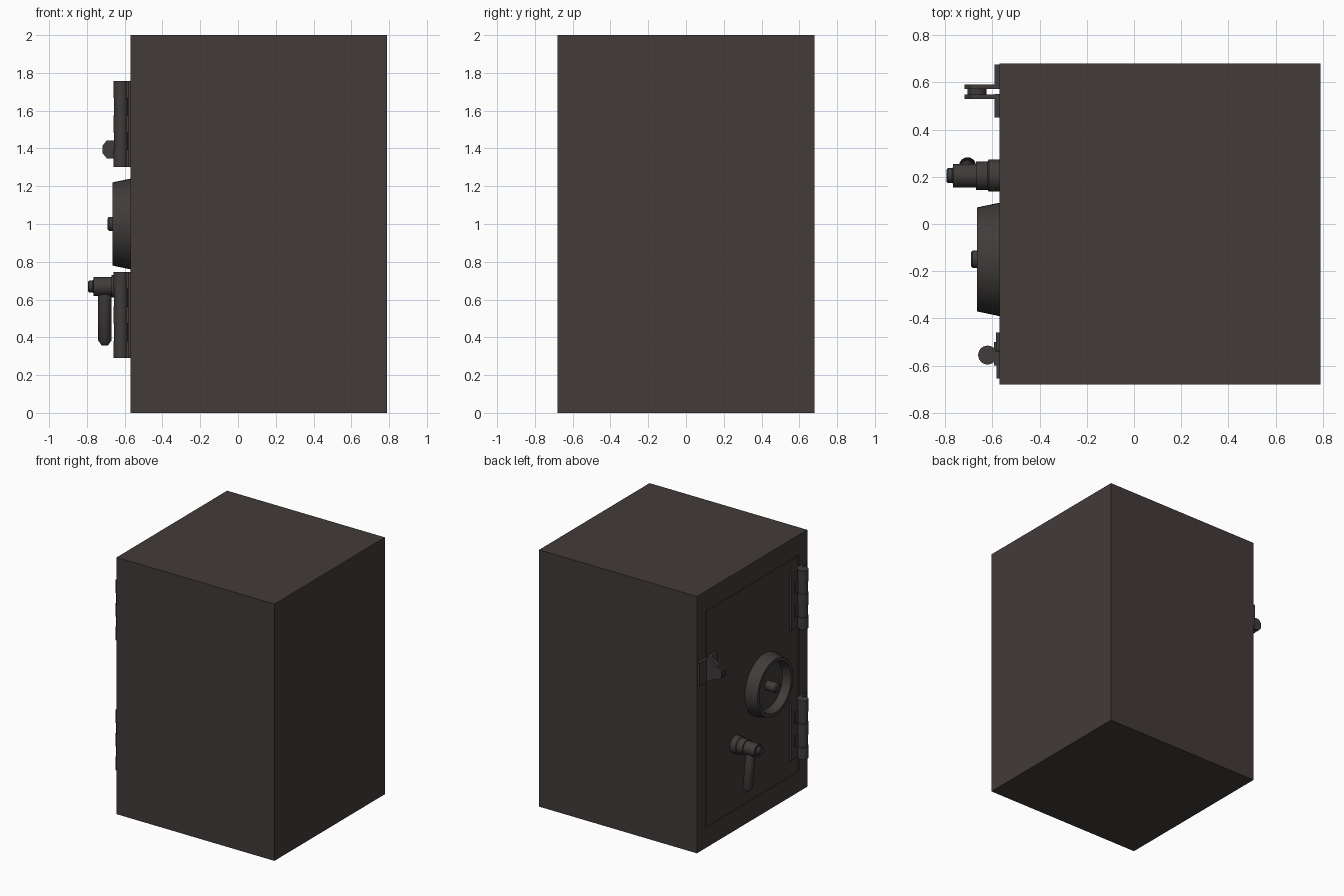
import bpy, bmesh, math
from mathutils import Vector

if "Cube" in bpy.data.objects:
    bpy.data.objects.remove(bpy.data.objects["Cube"])


def material(name, rgb):
    m = bpy.data.materials.new(name)
    m.diffuse_color = (*rgb, 1)
    m.use_nodes = True
    m.node_tree.nodes["Principled BSDF"].inputs["Base Color"].default_value = m.diffuse_color
    return m


PAINT = material("dark brown paint", (0.055, 0.043, 0.042))
METAL = material("dark grey metal", (0.050, 0.045, 0.043))
FACE = -0.57  # x of the door side


def finish(name, bm, mat, smooth=False):
    bmesh.ops.recalc_face_normals(bm, faces=bm.faces[:])
    me = bpy.data.meshes.new(name)
    bm.to_mesh(me)
    bm.free()
    me.materials.append(mat)
    ob = bpy.data.objects.new(name, me)
    bpy.context.collection.objects.link(ob)
    if smooth:
        bpy.ops.object.select_all(action='DESELECT')
        ob.select_set(True)
        bpy.context.view_layer.objects.active = ob
        bpy.ops.object.shade_smooth_by_angle(angle=math.radians(35))
    return ob


def box_bm(x, y, z):
    bm = bmesh.new()
    bmesh.ops.create_cube(bm, size=1)
    for v in bm.verts:
        v.co = [(r[0] + r[1]) / 2 + c * (r[1] - r[0]) for r, c in zip((x, y, z), v.co)]
    return bm


def box(name, x, y, z, mat=METAL):
    return finish(name, box_bm(x, y, z), mat)


def lathe(name, profile, origin, axis, n=32, mat=METAL):
    """Revolve (distance along axis, radius) points around an axis."""
    bm = bmesh.new()
    q = Vector((0, 0, 1)).rotation_difference(Vector(axis).normalized())
    rings = []
    for d, r in profile:
        rings.append([bm.verts.new(q @ Vector((r * math.cos(a), r * math.sin(a), d)) + Vector(origin))
                      for a in (2 * math.pi * i / n for i in range(n))])
    for a, b in zip(rings, rings[1:]):
        for i in range(n):
            bm.faces.new((a[i], a[(i + 1) % n], b[(i + 1) % n], b[i]))
    bm.faces.new(rings[0])
    bm.faces.new(rings[-1])
    return finish(name, bm, mat, True)


# Cabinet with a recessed doorway in the -x side
bm = box_bm((FACE, 0.79), (-0.68, 0.68), (0, 2))
bm.normal_update()
front = min(bm.faces, key=lambda f: f.calc_center_median().x)
bmesh.ops.inset_region(bm, faces=[front], thickness=0.1)
for v in front.verts:
    v.co.y = math.copysign(0.575, v.co.y)
    v.co.z = 1.845 if v.co.z > 1 else 0.155
ext = bmesh.ops.extrude_discrete_faces(bm, faces=[front])
for v in ext["faces"][0].verts:
    v.co.x += 0.12
finish("cabinet", bm, PAINT)

# Door slab leaving a narrow gap all round
box("door", (FACE, FACE + 0.119), (-0.567, 0.567), (0.163, 1.837), PAINT)

# Dial: tapered dish with a recessed floor, and its spindle
lathe("dial", [(0, 0.24), (0.095, 0.22), (0.095, 0.195), (0.03, 0.18)],
      (FACE, -0.15, 1.0), (-1, 0, 0), 48)
lathe("dial_spindle", [(0.02, 0.037), (0.113, 0.037), (0.12, 0.03)],
      (FACE, -0.15, 1.0), (-1, 0, 0), 24)

# Stepped handle hub and hanging lever
lathe("handle_hub", [(0, 0.068), (0.045, 0.068), (0.05, 0.06), (0.1, 0.06), (0.1, 0.05),
                     (0.196, 0.05), (0.196, 0.036), (0.2, 0.032), (0.218, 0.032), (0.225, 0.024)],
      (FACE, 0.205, 0.67), (-1, 0, 0))
lathe("handle_lever", [(0, 0.028), (0.05, 0.035), (0.29, 0.035), (0.315, 0.018)],
      (-0.705, 0.205, 0.67), (0, 0.15, -1), 20)

# Two hinges, each with five knuckles and two leaves
for label, z0 in (("lower", 0.29), ("upper", 1.302)):
    step = 0.456 / 5
    for i in range(5):
        r = 0.036 if i % 2 else 0.04
        a, b = z0 + i * step, z0 + (i + 1) * step
        lathe(f"{label}_hinge_knuckle_{i + 1}", [(0, r), (step, r)],
              (-0.62, -0.555, a), (0, 0, 1), 24)
        y = (-0.56, -0.50) if i % 2 else (-0.60, -0.54)
        box(f"{label}_hinge_tongue_{i + 1}", (-0.592, FACE), y, (a, b))
    box(f"{label}_hinge_door_leaf", (-0.585, FACE), (-0.535, -0.46), (z0, z0 + 0.456))
    box(f"{label}_hinge_body_leaf", (-0.583, FACE), (-0.655, -0.577), (z0, z0 + 0.456))

# Hasp: two leaves with pierced-style lugs either side of the door gap
ZC = 1.395
for label, leaf, lug in (("door", (0.45, 0.55), (0.53, 0.549)), ("body", (0.571, 0.675), (0.571, 0.59))):
    box(f"hasp_{label}_leaf", (-0.59, FACE), leaf, (ZC - 0.09, ZC + 0.09))
    bm = bmesh.new()
    outline = [(FACE, -0.09), (-0.59, -0.09), (-0.66, -0.047), (-0.695, -0.047), (-0.717, -0.02),
               (-0.717, 0.02), (-0.695, 0.047), (-0.66, 0.047), (-0.59, 0.09), (FACE, 0.09)]
    f = bm.faces.new([bm.verts.new((x, lug[0], ZC + z)) for x, z in outline])
    new = bmesh.ops.extrude_face_region(bm, geom=[f])["geom"]
    for v in new:
        if isinstance(v, bmesh.types.BMVert):
            v.co.y = lug[1]
    finish(f"hasp_{label}_lug", bm, METAL)
lathe("hasp_spacer", [(0, 0.04), (0.022, 0.04)], (-0.665, 0.549, ZC), (0, 1, 0), 20)
